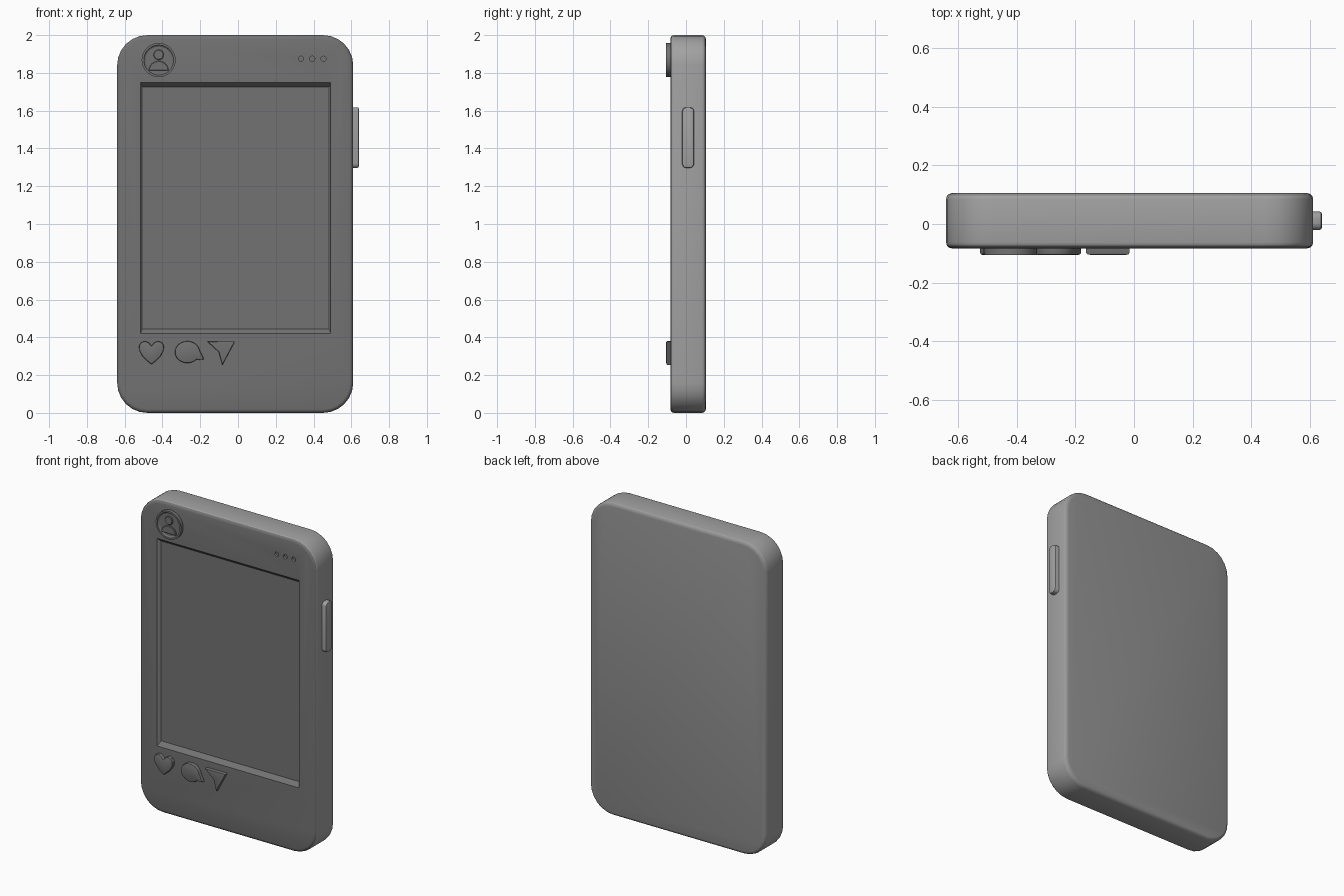
import bpy, bmesh, math
from mathutils import Vector

if "Cube" in bpy.data.objects:
    bpy.data.objects.remove(bpy.data.objects["Cube"])


def arc(cx, cz, rx, rz, a0, a1, n):
    return [(cx + rx * math.cos(math.radians(a0 + (a1 - a0) * i / n)),
             cz + rz * math.sin(math.radians(a0 + (a1 - a0) * i / n))) for i in range(n + 1)]


def circle(cx, cz, r, n=32):
    return arc(cx, cz, r, r, 0, 360, n)[:-1]


def rounded_rect(x0, x1, z0, z1, r, n=6):
    return (arc(x1 - r, z1 - r, r, r, 0, 90, n) + arc(x0 + r, z1 - r, r, r, 90, 180, n)
            + arc(x0 + r, z0 + r, r, r, 180, 270, n) + arc(x1 - r, z0 + r, r, r, 270, 360, n))


def grey(name, v):
    m = bpy.data.materials.new(name)
    m.diffuse_color = (v, v, v, 1)
    m.use_nodes = True
    m.node_tree.nodes["Principled BSDF"].inputs["Base Color"].default_value = m.diffuse_color
    return m


def finish(bm, name):
    bmesh.ops.recalc_face_normals(bm, faces=bm.faces)
    me = bpy.data.meshes.new(name)
    bm.to_mesh(me)
    bm.free()
    ob = bpy.data.objects.new(name, me)
    bpy.context.collection.objects.link(ob)
    return ob


def prism(name, outline, near, far, bevel=0.0, segs=1, both=False, axis='y', rim=0, sink=0):
    """Extrude an outline from far to near; bevel the near rim, optionally dish the face."""
    bm = bmesh.new()

    def place(p, d):
        return Vector((p[0], d, p[1])) if axis == 'y' else Vector((d, p[0], p[1]))
    front = [bm.verts.new(place(p, near)) for p in outline]
    back = [bm.verts.new(place(p, far)) for p in outline]
    n = len(outline)
    f = bm.faces.new(front)
    bm.faces.new(back[::-1])
    for i in range(n):
        j = (i + 1) % n
        bm.faces.new((front[i], back[i], back[j], front[j]))
    bmesh.ops.recalc_face_normals(bm, faces=bm.faces)
    if rim:
        bmesh.ops.inset_region(bm, faces=[f], thickness=rim, use_even_offset=True)
        bmesh.ops.inset_region(bm, faces=[f], thickness=0.004, depth=-sink, use_even_offset=True)
    if bevel:
        edges = [e for e in bm.edges if set(e.verts) <= set(front)
                 or (both and set(e.verts) <= set(back))]
        bmesh.ops.bevel(bm, geom=edges, offset=bevel, segments=segs, profile=0.5,
                        affect='EDGES', clamp_overlap=True)
    return finish(bm, name)


def cut(target, cutter):
    m = target.modifiers.new("cut", 'BOOLEAN')
    m.operation, m.solver, m.object = 'DIFFERENCE', 'EXACT', cutter
    bpy.context.view_layer.objects.active = target
    bpy.ops.object.modifier_apply(modifier=m.name)
    bpy.data.objects.remove(cutter, do_unlink=True)


FACE, TOP = -0.083, -0.105

# body slab with rounded corners and softened rims
body = prism("body", rounded_rect(-0.64, 0.61, 0, 2, 0.16), FACE, 0.105, 0.02, 3, both=True)

# screen recess with sloped walls
bm = bmesh.new()
rings = []
for y, x0, x1, z0, z1 in ((FACE - 0.028, -0.525, 0.499, 0.395, 1.775),
                          (FACE + 0.028, -0.507, 0.483, 0.445, 1.725)):
    rings.append([bm.verts.new((x, y, z)) for x, z in ((x0, z0), (x1, z0), (x1, z1), (x0, z1))])
bm.faces.new(rings[0])
bm.faces.new(rings[1][::-1])
for i in range(4):
    j = (i + 1) % 4
    bm.faces.new((rings[0][i], rings[1][i], rings[1][j], rings[0][j]))
cut(body, finish(bm, "screen_cutter"))

# three menu dots pressed into the face
for x in (0.333, 0.393, 0.453):
    cut(body, prism("dot_cutter", circle(x, 1.875, 0.014, 12), FACE - 0.02, FACE + 0.012))

# profile badge: dished disc with head and shoulders
cx, cz = -0.42, 1.868
prism("profile_disc", circle(cx, cz, 0.09, 40), TOP, FACE + 0.01, 0.004, rim=0.011, sink=0.01)
prism("profile_head", circle(cx, cz + 0.028, 0.027, 20), TOP, FACE + 0.005, 0.003)
prism("profile_shoulders", arc(cx, cz - 0.055, 0.052, 0.05, 0, 180, 16), TOP, FACE + 0.005, 0.003)

# heart icon, right half mirrored
half = [(0, 0.355), (0.014, 0.372), (0.034, 0.38), (0.054, 0.374), (0.066, 0.355),
        (0.064, 0.33), (0.05, 0.303), (0.027, 0.278), (0, 0.257)]
heart = half + [(-x, z) for x, z in half[-2:0:-1]]
prism("heart_icon", [(x - 0.458, z) for x, z in heart], TOP, FACE + 0.01, 0.007, 2)

# speech bubble icon with a tail at lower right
bubble = arc(-0.268, 0.322, 0.066, 0.058, 8, 318, 26) + [(-0.204, 0.281), (-0.181, 0.283), (-0.184, 0.292)]
prism("bubble_icon", bubble, TOP, FACE + 0.01, 0.006, 2)

# paper dart icon
dart = [(-0.163, 0.378), (-0.016, 0.379), (-0.083, 0.253), (-0.102, 0.322)]
prism("dart_icon", dart, TOP, FACE + 0.01, 0.006, 2)

# side button
button = prism("side_button", rounded_rect(-0.02, 0.042, 1.297, 1.618, 0.022, 5), 0.64, 0.59,
               0.008, 2, axis='x')

# dark front and screen, mid-grey casing
casing, front_grey, back_grey = grey("casing", 0.36), grey("front", 0.17), grey("back", 0.28)
for ob in bpy.data.objects:
    ob.data.materials.clear()
    ob.data.materials.append(casing if ob in (body, button) else front_grey)
body.data.materials.append(front_grey)
body.data.materials.append(back_grey)
for p in body.data.polygons:
    p.material_index = 1 if p.normal.y < -0.6 else 2 if p.normal.y > 0.6 else 0

bpy.ops.object.select_all(action='DESELECT')
for ob in bpy.data.objects:
    ob.select_set(True)
bpy.context.view_layer.objects.active = body
bpy.ops.object.shade_smooth_by_angle(angle=math.radians(32))
